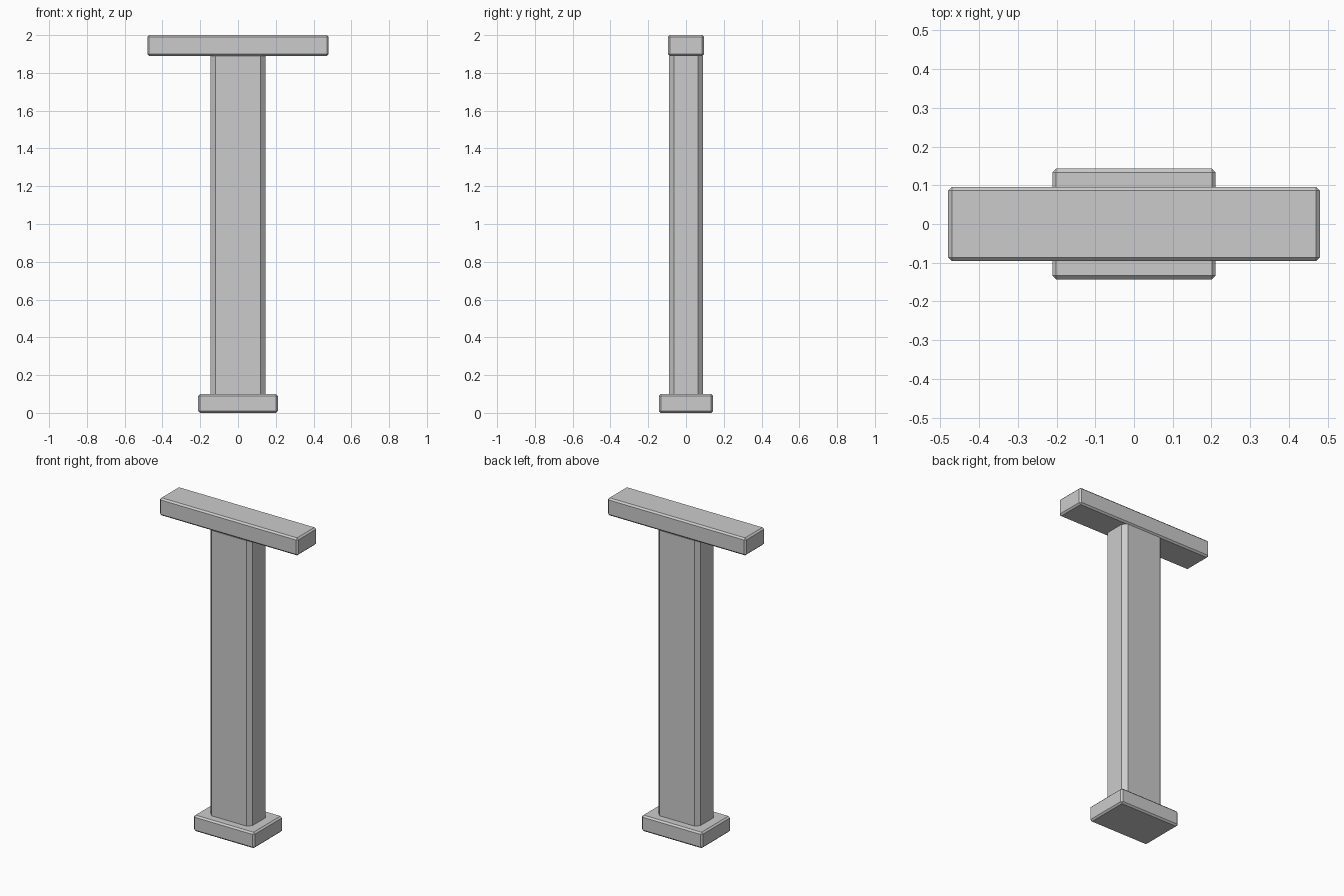
import bpy
import bmesh

if "Cube" in bpy.data.objects:
    bpy.data.objects.remove(bpy.data.objects["Cube"])


def chamfered_block(name, size_x, size_y, z0, z1, chamfer, vertical_only=False):
    """Box centred on x/y between z0 and z1, with single-segment chamfers."""
    bm = bmesh.new()
    bmesh.ops.create_cube(bm, size=1)
    for v in bm.verts:
        v.co.x *= size_x
        v.co.y *= size_y
        v.co.z = z0 if v.co.z < 0 else z1
    edges = [e for e in bm.edges
             if not vertical_only or abs(e.verts[0].co.z - e.verts[1].co.z) > 1e-4]
    bmesh.ops.bevel(bm, geom=edges, offset=chamfer, segments=1,
                    affect='EDGES', clamp_overlap=True)
    bmesh.ops.recalc_face_normals(bm, faces=bm.faces)
    mesh = bpy.data.meshes.new(name)
    bm.to_mesh(mesh)
    bm.free()
    obj = bpy.data.objects.new(name, mesh)
    bpy.context.collection.objects.link(obj)
    return obj


# Foot plinth
chamfered_block("base", 0.422, 0.286, 0.0, 0.10, 0.01)
# Shaft with chamfered upright corners
chamfered_block("column", 0.29, 0.178, 0.10, 1.89, 0.025, vertical_only=True)
# Wide beam across the top
chamfered_block("top_beam", 0.96, 0.192, 1.89, 2.0, 0.01)
